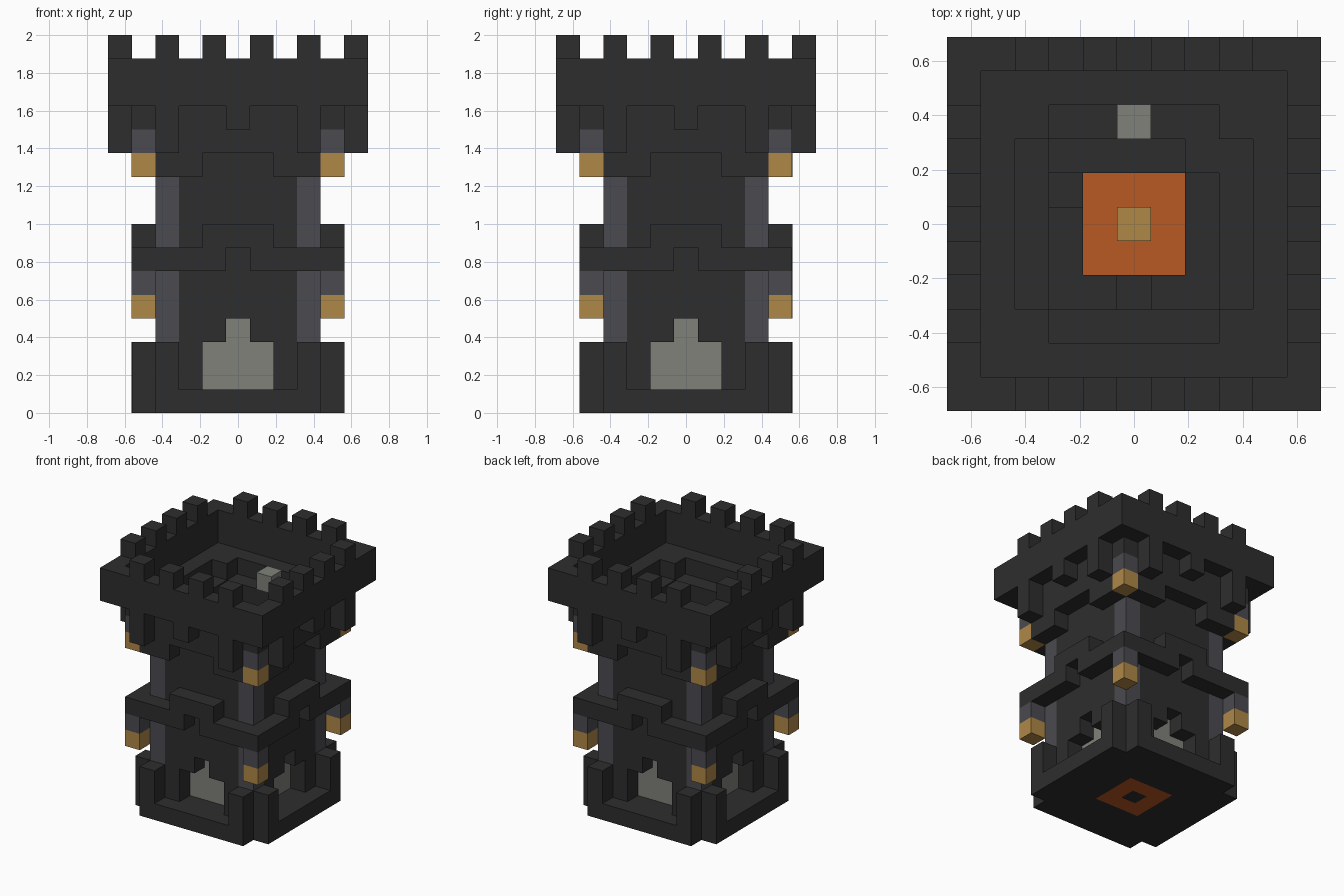
import bpy
import bmesh
from mathutils import Matrix, Vector

old = bpy.data.objects.get("Cube")
if old:
    bpy.data.objects.remove(old, do_unlink=True)

U = 0.125  # edge of one building block


def material(name, rgb):
    m = bpy.data.materials.new(name)
    m.use_nodes = True
    colour = (*rgb, 1)
    m.diffuse_color = colour
    m.node_tree.nodes["Principled BSDF"].inputs["Base Color"].default_value = colour
    return m


STONE = material("dark_stone", (0.027, 0.027, 0.027))
SLATE = material("slate_pillar", (0.07, 0.067, 0.08))
GOLD = material("lantern_gold", (0.43, 0.245, 0.062))
GREY = material("pale_grey", (0.215, 0.222, 0.195))
ORANGE = material("ember_orange", (0.48, 0.1, 0.016))


def build(name, mat, boxes, sides=4):
    """Each box is an inclusive block range (x0, x1, y0, y1, layer0, layer1),
    repeated by quarter turns around the tower."""
    bm = bmesh.new()
    for turn in range(sides):
        spin = Matrix.Rotation(turn * 1.5707963, 4, 'Z')
        for x0, x1, y0, y1, z0, z1 in boxes:
            size = Vector((x1 - x0 + 1, y1 - y0 + 1, z1 - z0 + 1)) * U
            mid = Vector((x0 + x1, y0 + y1, z0 + z1 + 1)) * U / 2
            bmesh.ops.create_cube(
                bm, size=1,
                matrix=spin @ Matrix.Translation(mid) @ Matrix.Diagonal((*size, 1)))
    mesh = bpy.data.meshes.new(name)
    bm.to_mesh(mesh)
    bm.free()
    mesh.materials.append(mat)
    ob = bpy.data.objects.new(name, mesh)
    bpy.context.collection.objects.link(ob)
    return ob


def pair(i, *rest):
    """The same one-block-wide box at +i and -i."""
    return [(s * i, s * i, *rest) for s in (-1, 1)]


# Base: slab with notched corners and posts beside each corner
build("base_slab", STONE, [(-3, 3, -4, -4, 0, 0), (-3, 1, -3, -2, 0, 0)])
build("base_posts", STONE, pair(3, -4, -4, 1, 2))

# Hearth in the middle of the floor
build("hearth_ring", ORANGE, [(-1, 0, -1, -1, 0, 0)])
build("hearth_core", STONE, [(0, 0, 0, 0, 0, 0)], sides=1)
build("hearth_flame", GOLD, [(0, 0, 0, 0, 1, 1)], sides=1)

# Tower walls with a stepped doorway on every side
build("outer_walls", STONE,
      [(-2, 2, -3, -3, 4, 11)] + pair(2, -3, -3, 1, 3) + pair(1, -3, -3, 3, 3))
build("inner_walls", STONE,
      [(-1, 1, -2, -2, 4, 8)] + pair(1, -2, -2, 3, 3) + [(-2, -2, -2, -2, 1, 8)])
build("doors", GREY, [(-1, 1, -2, -2, 1, 2), (0, 0, -2, -2, 3, 3)])
build("corner_pillars", SLATE, [(-3, -3, -3, -3, 1, 11)])

# Inner ledge with two gaps and one raised corner
build("inner_ledge", STONE, [
    (-2, 1, 2, 2, 9, 10), (2, 2, 2, 2, 9, 11),
    (-2, -2, 1, 1, 9, 9), (-2, -2, -2, 0, 9, 10),
    (-1, -1, -2, -2, 9, 10), (0, 0, -2, -2, 9, 9),
    (1, 2, -2, -2, 9, 10), (2, 2, -1, 1, 9, 10)], sides=1)

# Middle balcony: raised centre with a notch below it
build("balcony", STONE,
      [(-4, -1, -4, -4, 6, 6), (1, 3, -4, -4, 6, 6), (-1, 1, -4, -4, 7, 7)])

# Hanging lanterns under the balcony and the battlement
for label, layer in (("lower", 4), ("upper", 10)):
    build(label + "_lanterns", GOLD, [(-4, -4, -4, -4, layer, layer)])
    build(label + "_lantern_holders", SLATE, [(-4, -4, -4, -4, layer + 1, layer + 1)])

# Battlement: stepped supports, walkway, corbels, parapet and merlons
build("battlement_supports", STONE,
      [(-3, 3, -4, -4, 11, 11), (-3, -2, -4, -4, 10, 10), (2, 3, -4, -4, 10, 10)])
build("walkway", STONE, [(-4, 3, -4, -4, 12, 12), (-3, -3, -3, -3, 12, 12)])
build("corbels", STONE, pair(3, -5, -5, 11, 12) + [(0, 0, -5, -5, 12, 12)])
build("parapet", STONE, [(-5, 4, -5, -5, 13, 14)])
build("merlons", STONE, pair(1, -5, -5, 15, 15) + pair(3, -5, -5, 15, 15))

# Pale block standing at the back of the platform
build("platform_block", GREY, [(0, 0, 3, 3, 12, 12)], sides=1)
